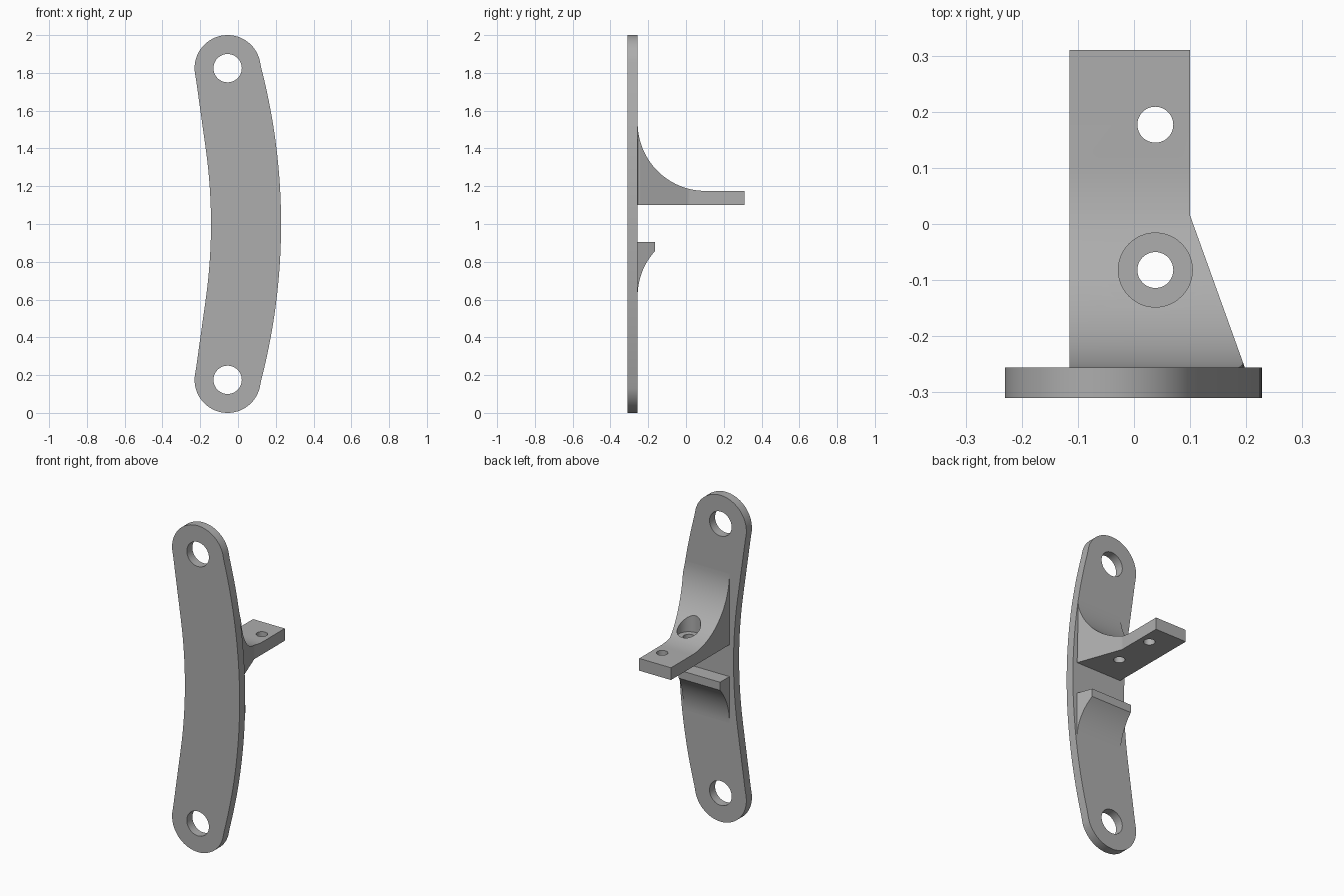
import bpy, bmesh
from math import sin, cos, pi, sqrt, radians
from mathutils import Matrix

cube = bpy.data.objects.get("Cube")
if cube:
    bpy.data.objects.remove(cube)

grey = bpy.data.materials.new("plain_grey")
grey.use_nodes = True
colour = (0.42, 0.42, 0.42, 1)
grey.diffuse_color = colour
grey.node_tree.nodes["Principled BSDF"].inputs["Base Color"].default_value = colour

BACK, FRONT = -0.256, -0.31      # plate faces
LEFT_X, SHELF_X, KINK_Y = -0.115, 0.1, 0.015
HOLE_X = 0.038


def finish(bm, name):
    bmesh.ops.recalc_face_normals(bm, faces=bm.faces)
    mesh = bpy.data.meshes.new(name)
    bm.to_mesh(mesh)
    bm.free()
    obj = bpy.data.objects.new(name, mesh)
    bpy.context.collection.objects.link(obj)
    mesh.materials.append(grey)
    return obj


def activate(obj):
    bpy.ops.object.select_all(action='DESELECT')
    obj.select_set(True)
    bpy.context.view_layer.objects.active = obj


def drill(obj, centre, radius, depth, axis):
    """Cut a round hole along the y or z axis."""
    bm = bmesh.new()
    turn = Matrix.Rotation(pi / 2, 4, 'X') if axis == 'Y' else Matrix()
    bmesh.ops.create_cone(bm, cap_ends=True, segments=48, radius1=radius, radius2=radius,
                          depth=depth, matrix=Matrix.Translation(centre) @ turn)
    cutter = finish(bm, "hole_cutter")
    cutter.hide_render = True
    mod = obj.modifiers.new("hole", 'BOOLEAN')
    mod.operation, mod.solver, mod.object = 'DIFFERENCE', 'EXACT', cutter
    activate(obj)
    bpy.ops.object.modifier_apply(modifier=mod.name)
    bpy.data.objects.remove(cutter)


def smooth(obj):
    activate(obj)
    bpy.ops.object.shade_smooth_by_angle(angle=radians(30))


def outer_edge(z):
    """Bowed right edge of the plate."""
    return 0.228 - (3.3 - sqrt(3.3 ** 2 - (z - 1) ** 2))


def inner_edge(z):
    """Left edge: curved in the middle, straight towards the ends."""
    d = abs(z - 1)
    sag = d * d if d < 0.4 else 0.16 + 0.8 * (d - 0.4)
    return -0.143 - 0.175 * sag


# Curved plate with round ends
end_x, end_z, end_r = -0.055, 0.825, 0.175
cap = [0.26 + (pi + 0.14 - 0.26) * i / 32 for i in range(33)]
top = [(end_x + end_r * cos(a), 1 + end_z + end_r * sin(a)) for a in cap]
bottom = [(x, 2 - z) for x, z in reversed(top)]
z_out = [0.13 + 1.74 * i / 40 for i in range(1, 40)]
z_in = [1.8 - 1.6 * i / 40 for i in range(1, 40)]
outline = ([(outer_edge(z), z) for z in z_out] + top
           + [(inner_edge(z), z) for z in z_in] + bottom)
bm = bmesh.new()
face = bm.faces.new([bm.verts.new((x, FRONT, z)) for x, z in outline])
extruded = bmesh.ops.extrude_face_region(bm, geom=[face])
bmesh.ops.translate(bm, vec=(0, BACK - FRONT, 0),
                    verts=[v for v in extruded["geom"] if isinstance(v, bmesh.types.BMVert)])
plate = finish(bm, "curved_plate")
for side in (-1, 1):
    drill(plate, (end_x, FRONT, 1 + side * end_z), 0.075, 0.3, 'Y')
smooth(plate)


def bracket(name, columns):
    """Loft columns (y, low z, high z), tapering on the right side."""
    bm = bmesh.new()
    rings = []
    for y, low, high in columns:
        right = SHELF_X + 0.36 * max(0, KINK_Y - max(y, BACK))
        rings.append([bm.verts.new(p) for p in (
            (LEFT_X, y, low), (min(right, outer_edge(low)), y, low),
            (min(right, outer_edge(high)), y, high), (LEFT_X, y, high))])
    for a, b in zip(rings, rings[1:]):
        for i in range(4):
            j = (i + 1) % 4
            bm.faces.new((a[i], a[j], b[j], b[i]))
    bm.faces.new(rings[0])
    bm.faces.new(rings[-1])
    return finish(bm, name)


# Upper shelf with a quarter-round fillet up the plate
R, low = 0.36, 1.1
arc_y, arc_z = BACK + R, 1.175 + R
ys = [arc_y - R * cos(pi / 2 * i / 28) for i in range(29)] + [KINK_Y]
columns = [(y, low, arc_z - sqrt(max(0, R * R - (y - arc_y) ** 2))) for y in sorted(ys)]
columns = [(BACK - 0.01, low, arc_z)] + columns + [(0.31, low, 1.175)]
shelf = bracket("upper_shelf", columns)
drill(shelf, (HOLE_X, 0.177, low), 0.032, 0.5, 'Z')
drill(shelf, (HOLE_X, -0.082, low), 0.032, 0.9, 'Z')
drill(shelf, (HOLE_X, -0.082, 1.375), 0.066, 0.4, 'Z')
smooth(shelf)

# Lower ledge, hollowed underneath
R, high, foot = 0.35, 0.905, 0.62
columns = [(BACK - 0.01, foot, high)]
for i in range(17):
    a = 0.738 * i / 16
    columns.append((BACK + R * (1 - cos(a)), foot + R * sin(a), high))
smooth(bracket("lower_ledge", columns))
